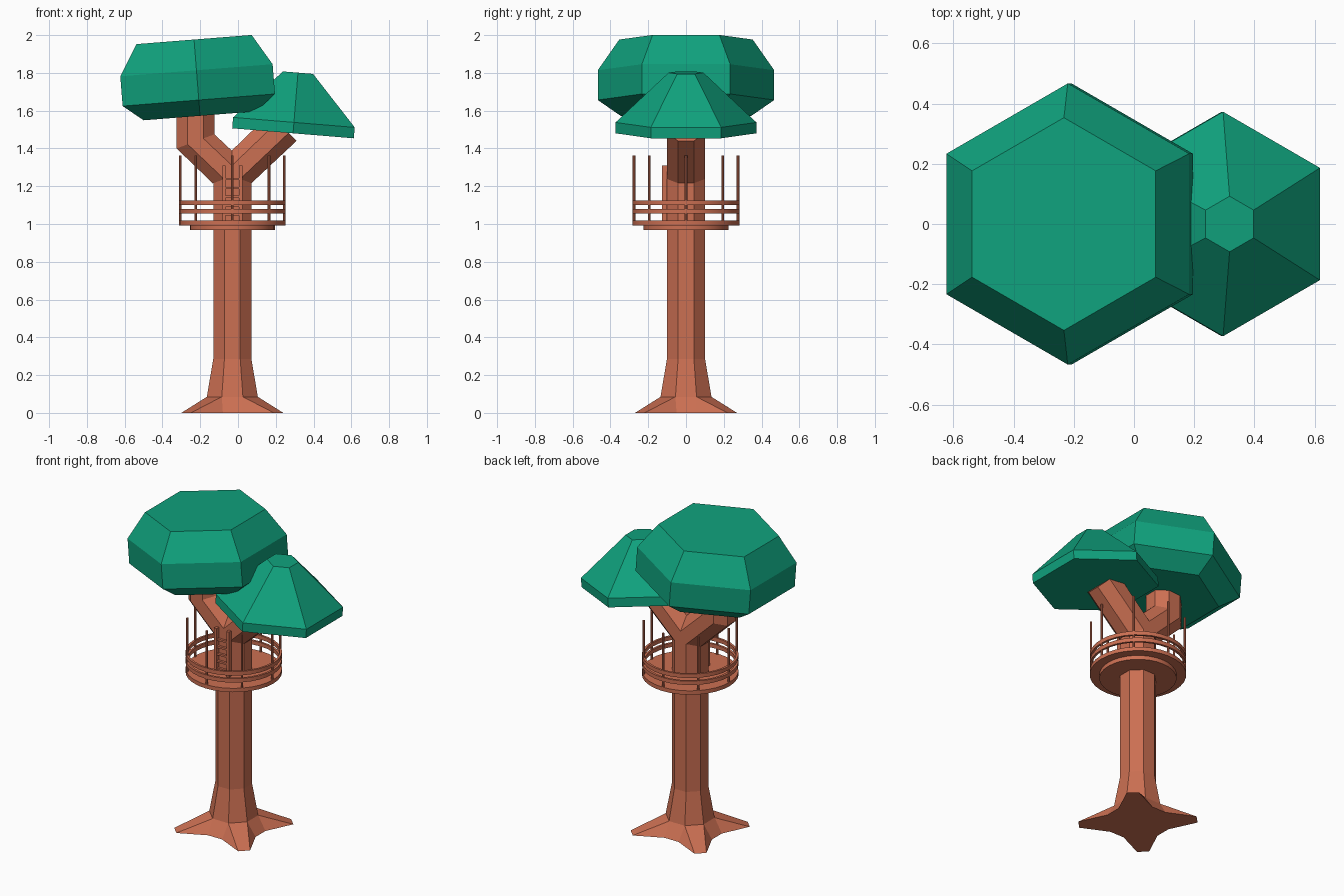
import bpy, bmesh, math
from mathutils import Vector, Matrix

if "Cube" in bpy.data.objects:
    bpy.data.objects.remove(bpy.data.objects["Cube"])

CX = -0.03                      # trunk axis
T8 = math.tan(math.pi / 8)      # half side of an octagon / apothem


def material(name, rgb):
    m = bpy.data.materials.new(name)
    m.diffuse_color = (*rgb, 1)
    m.use_nodes = True
    m.node_tree.nodes["Principled BSDF"].inputs["Base Color"].default_value = m.diffuse_color
    return m


WOOD = material("wood", (0.60, 0.16, 0.085))
LEAF = material("leaf", (0.005, 0.36, 0.205))


def loft(name, rings, mat, closed=False, smooth=False, matrix=None):
    """Skin a list of equal-length rings; cap the ends unless closed."""
    bm = bmesh.new()
    vs = [[bm.verts.new(p) for p in r] for r in rings]
    n, k = len(vs[0]), len(vs)
    for i in range(k if closed else k - 1):
        a, b = vs[i], vs[(i + 1) % k]
        for j in range(n):
            bm.faces.new((a[j], a[(j + 1) % n], b[(j + 1) % n], b[j]))
    if not closed:
        bm.faces.new(vs[0][::-1])
        bm.faces.new(vs[-1])
    bmesh.ops.remove_doubles(bm, verts=bm.verts, dist=1e-5)
    bmesh.ops.recalc_face_normals(bm, faces=bm.faces)
    if matrix:
        bm.transform(matrix)
    me = bpy.data.meshes.new(name)
    bm.to_mesh(me)
    bm.free()
    me.materials.append(mat)
    if smooth:
        for p in me.polygons:
            p.use_smooth = True
        me.set_sharp_from_angle(angle=math.radians(35))
    ob = bpy.data.objects.new(name, me)
    bpy.context.collection.objects.link(ob)
    return ob


def circle(r, z, n, cx=0.0, phase=0.0):
    return [(cx + r * math.cos(phase + 2 * math.pi * i / n),
             r * math.sin(phase + 2 * math.pi * i / n), z) for i in range(n)]


def box(name, lo, hi, mat):
    (x0, y0, z0), (x1, y1, z1) = lo, hi
    return loft(name, [[(x0, y0, z), (x1, y0, z), (x1, y1, z), (x0, y1, z)]
                       for z in (z0, z1)], mat)


# Trunk: octagon flaring into four diagonal roots
def trunk_ring(z, side):
    ring = []
    for q in range(4):
        rot = Matrix.Rotation(q * math.pi / 2, 3, 'Z')
        ring += [rot @ Vector((x, y, z)) + Vector((CX, 0, 0)) for x, y in side]
    return ring


def octagon_side(h):
    return [(-h * T8, -h), (-h * T8, -h), (h * T8, -h), (h * T8, -h)]


root_side = [(-0.22, -0.27), (-0.05, -0.19), (0.05, -0.19), (0.22, -0.27)]
loft("trunk", [trunk_ring(0, root_side),
               trunk_ring(0.085, octagon_side(0.135)),
               trunk_ring(0.285, octagon_side(0.101)),
               trunk_ring(1.28, octagon_side(0.101))], WOOD)


# Branches: octagonal tubes, each ring given by its outer and inner (x, z) point
def branch(name, pairs):
    rings = []
    for (xo, zo), (xi, zi) in pairs:
        ring = []
        for i in range(8):
            a = math.pi / 8 + i * math.pi / 4
            u = math.cos(a) / math.cos(math.pi / 8) / 2
            t = 0.5 + u
            ring.append((xo + (xi - xo) * t,
                         0.101 * math.sin(a) / math.cos(math.pi / 8),
                         zo + (zi - zo) * t))
        rings.append(ring)
    loft(name, rings, WOOD)


branch("left_branch", [((-0.133, 1.215), (0.07, 1.292)),
                       ((-0.325, 1.40), (-0.125, 1.475)),
                       ((-0.325, 1.66), (-0.125, 1.66))])
branch("right_branch", [((0.07, 1.215), (-0.133, 1.292)),
                        ((0.31, 1.44), (0.17, 1.585))])


# Foliage: tilted hexagonal crowns, rings given as (half width, height)
def crown(name, centre, tilt, profile):
    m = Matrix.Translation(centre) @ Matrix.Rotation(math.radians(tilt), 4, 'Y')
    c = math.cos(math.pi / 6)
    loft(name, [circle(h / c, z, 6, phase=math.pi / 6) for h, z in profile],
         LEAF, matrix=m)


crown("large_crown", (-0.22, 0, 1.814), -4.54,
      [(0.30, -0.242), (0.4045, -0.158), (0.4045, 0), (0.306, 0.163)])
crown("small_crown", (0.296, 0, 1.538), 4.7,
      [(0.323, -0.058), (0.323, 0), (0.08, 0.264)])

# Platform: two stacked discs
for name, r, z0, z1 in (("platform_base", 0.225, 0.967, 0.995),
                        ("platform_floor", 0.282, 0.993, 1.018)):
    loft(name, [circle(r, z0, 32, CX), circle(r, z1, 32, CX)], WOOD, smooth=True)

# Railing: two hoops and eight posts
for name, z0, z1 in (("lower_rail", 1.055, 1.08), ("upper_rail", 1.1, 1.125)):
    loft(name, [circle(r, z, 32, CX) for r, z in
                ((0.268, z0), (0.282, z0), (0.282, z1), (0.268, z1))],
         WOOD, closed=True, smooth=True)
for i in range(8):
    a = i * math.pi / 4
    x, y = CX + 0.275 * math.cos(a), 0.275 * math.sin(a)
    loft(f"post_{i + 1}", [[(x + px, y + py, z) for px, py, _ in circle(0.007, 0, 8)]
                           for z in (1.0, 1.363)], WOOD, smooth=True)

# Ladder on the front of the trunk
for side in (-1, 1):
    x = CX + side * 0.044
    box("ladder_rail_" + ("left" if side < 0 else "right"),
        (x - 0.009, -0.126, 1.015), (x + 0.009, -0.1, 1.31), WOOD)
for i in range(5):
    z = 1.05 + i * 0.047
    box(f"ladder_rung_{i + 1}", (CX - 0.04, -0.121, z - 0.006),
        (CX + 0.04, -0.106, z + 0.006), WOOD)
